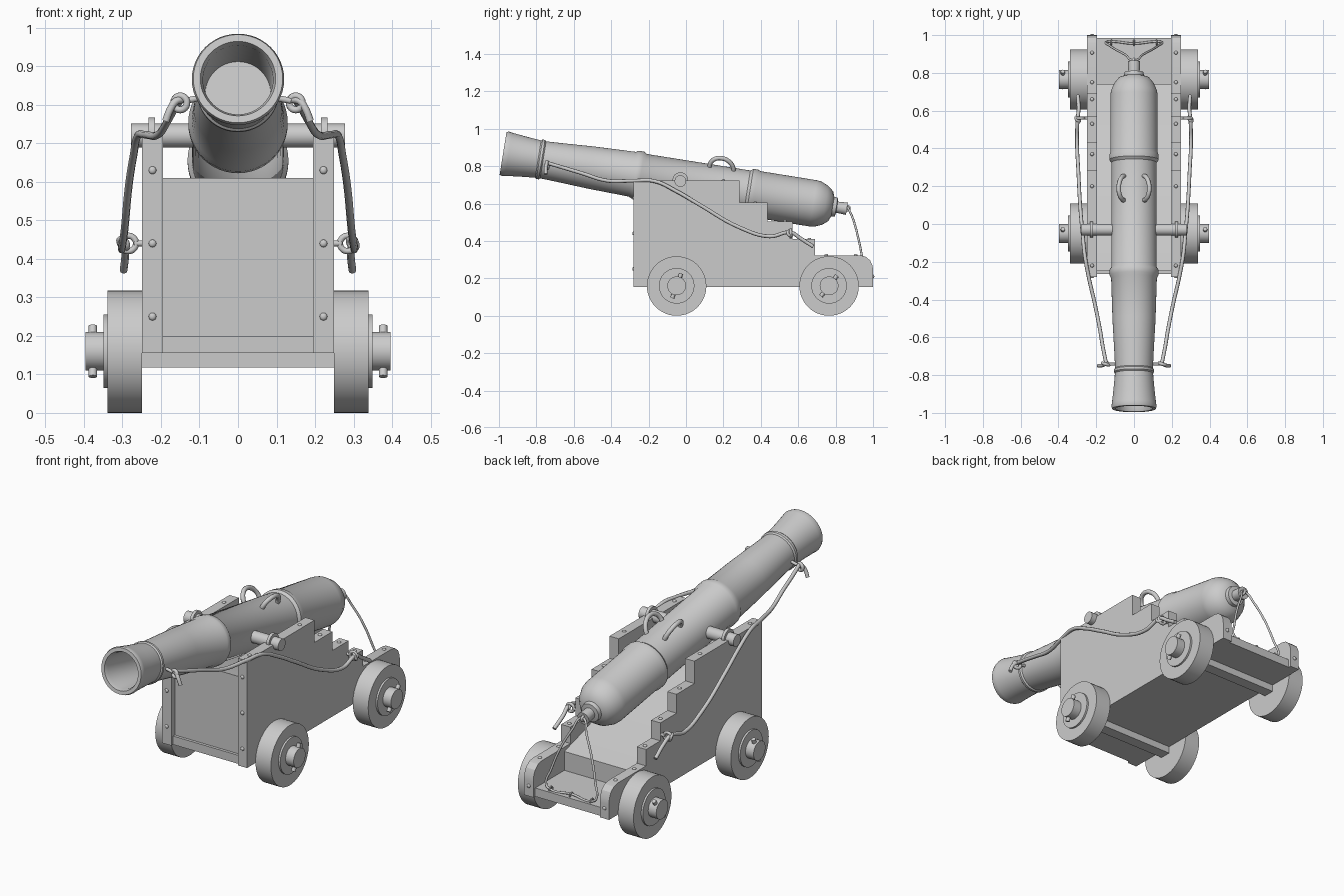
import bpy, bmesh
from math import radians, pi, sin, cos
from mathutils import Vector, Matrix

if "Cube" in bpy.data.objects:
    bpy.data.objects.remove(bpy.data.objects["Cube"])


def finish(name, bm, angle=35):
    bmesh.ops.remove_doubles(bm, verts=bm.verts, dist=1e-5)
    bmesh.ops.recalc_face_normals(bm, faces=bm.faces)
    me = bpy.data.meshes.new(name)
    bm.to_mesh(me)
    bm.free()
    ob = bpy.data.objects.new(name, me)
    bpy.context.collection.objects.link(ob)
    bpy.ops.object.select_all(action='DESELECT')
    ob.select_set(True)
    bpy.context.view_layer.objects.active = ob
    if angle:
        bpy.ops.object.shade_smooth_by_angle(angle=radians(angle))
    return ob


def box(name, lo, hi):
    bm = bmesh.new()
    bmesh.ops.create_cube(bm, size=1)
    lo, hi = Vector(lo), Vector(hi)
    for v in bm.verts:
        v.co = (lo + hi) / 2 + v.co * (hi - lo)
    return finish(name, bm, 0)


def cyl(name, a, b, r, n=32):
    a, b = Vector(a), Vector(b)
    bm = bmesh.new()
    m = Matrix.Translation((a + b) / 2) @ (b - a).to_track_quat('Z', 'Y').to_matrix().to_4x4()
    bmesh.ops.create_cone(bm, cap_ends=True, segments=n, radius1=r, radius2=r,
                          depth=(b - a).length, matrix=m)
    return finish(name, bm)


def slab(name, prof, x0, x1):
    """Extrude a (y, z) outline from x0 to x1."""
    bm = bmesh.new()
    f = bm.faces.new([bm.verts.new((x0, y, z)) for y, z in prof])
    ext = bmesh.ops.extrude_face_region(bm, geom=[f])['geom']
    bmesh.ops.translate(bm, vec=(x1 - x0, 0, 0),
                        verts=[v for v in ext if isinstance(v, bmesh.types.BMVert)])
    return finish(name, bm, 25)


def lathe(name, prof, n=48):
    """Revolve a (t, r) profile about local z."""
    bm = bmesh.new()
    vs = [bm.verts.new((r, 0, t)) for t, r in prof]
    es = [bm.edges.new(p) for p in zip(vs, vs[1:])]
    bmesh.ops.spin(bm, geom=vs + es, cent=(0, 0, 0), axis=(0, 0, 1), angle=2 * pi, steps=n)
    return finish(name, bm)


def rope(name, pts, r, cyclic=False):
    cu = bpy.data.curves.new(name, 'CURVE')
    cu.dimensions = '3D'
    cu.bevel_depth, cu.bevel_resolution, cu.resolution_u = r, 2, 6
    cu.use_fill_caps = True
    sp = cu.splines.new('BEZIER')
    sp.bezier_points.add(len(pts) - 1)
    for p, co in zip(sp.bezier_points, pts):
        p.co = co
        p.handle_left_type = p.handle_right_type = 'AUTO'
    sp.use_cyclic_u = cyclic
    ob = bpy.data.objects.new(name, cu)
    bpy.context.collection.objects.link(ob)
    return ob


def ring(name, c, R, r, axis):
    """Small ring around c; axis is the ring's normal."""
    q = Vector(axis).to_track_quat('Z', 'Y')
    pts = [Vector(c) + q @ Vector((R * cos(i * pi / 4), R * sin(i * pi / 4), 0)) for i in range(8)]
    return rope(name, pts, r, True)


def stud(c, axis):
    bm = bmesh.new()
    bmesh.ops.create_uvsphere(bm, u_segments=12, v_segments=8, radius=0.01)
    s = Vector([0.7 if a else 1 for a in axis])
    for v in bm.verts:
        v.co = v.co * s + Vector(c)
    return finish("stud", bm, 60)


# Barrel with bore, bands and rear knob, tilted muzzle-up
TILT = 9.15
barrel = lathe("barrel", [
    (0.25, 0), (0.25, 0.085), (0.02, 0.091), (0, 0.098), (0, 0.116), (0.012, 0.12), (0.03, 0.117),
    (0.1, 0.109), (0.19, 0.101), (0.197, 0.107), (0.21, 0.107), (0.217, 0.1), (0.3, 0.104),
    (0.48, 0.114), (0.70, 0.121), (0.715, 0.129), (0.745, 0.129), (0.76, 0.119), (1.32, 0.12),
    (1.335, 0.131), (1.36, 0.131), (1.375, 0.125), (1.68, 0.125), (1.705, 0.122), (1.745, 0.105),
    (1.775, 0.08), (1.785, 0.053), (1.805, 0.05), (1.808, 0.03), (1.862, 0.033), (1.862, 0)])
barrel.location = (0, -0.978, 0.868)
barrel.rotation_euler = (-radians(90 + TILT), 0, 0)

# Trunnion bar through the barrel
cyl("trunnion", (-0.278, -0.03, 0.72), (0.278, -0.03, 0.72), 0.031)

# Bed: floor plate and sloping block between the cheeks
box("floor_plate", (-0.197, -0.265, 0.155), (0.197, 0.985, 0.2))
slab("bed_block", [(-0.25, 0.195), (-0.25, 0.61), (-0.1, 0.58), (0.3, 0.44), (0.55, 0.355),
                   (0.74, 0.3), (0.74, 0.195)], -0.197, 0.197)

# Axles and cross beams
WHEELS = ((-0.05, 20), (0.765, 38))
for y, a in WHEELS:
    box("axle_beam", (-0.25, y - 0.03, 0.118), (0.25, y + 0.03, 0.16))

cheek = [(-0.28, 0.155), (-0.28, 0.723), (0.285, 0.723), (0.285, 0.605), (0.435, 0.605),
         (0.435, 0.505), (0.57, 0.505), (0.57, 0.41), (0.69, 0.41), (0.69, 0.323), (0.93, 0.323),
         (0.96, 0.316), (0.985, 0.295), (0.998, 0.265), (1.0, 0.235), (1.0, 0.155)]

for s in (-1, 1):
    # Stepped side cheek
    slab("cheek", cheek, s * 0.195, s * 0.249)
    # Studs on the front edge, the step tops and the rear
    for z in (0.25, 0.44, 0.63):
        stud((s * 0.222, -0.28, z), (0, 1, 0))
    for y, z in ((-0.22, 0.723), (0.2, 0.723), (0.37, 0.605), (0.53, 0.505), (0.66, 0.41),
                 (0.75, 0.323), (0.907, 0.323)):
        stud((s * 0.222, y, z), (0, 0, 1))
    stud((s * 0.222, 1.0, 0.21), (0, 1, 0))
    # Trunnion clamp
    cyl("trunnion_clamp", (s * 0.216, -0.03, 0.725), (s * 0.232, -0.03, 0.725), 0.042)

    # Wheels, hub discs, axle ends and linch pins
    for y, a in WHEELS:
        wheel = cyl("wheel", (s * 0.249, y, 0.159), (s * 0.339, y, 0.159), 0.159, 48)
        wheel.data.polygons.foreach_set("use_smooth", [True] * len(wheel.data.polygons))
        cyl("hub_disc", (s * 0.33, y, 0.16), (s * 0.349, y, 0.16), 0.095)
        cyl("axle_end", (s * 0.33, y, 0.16), (s * 0.396, y, 0.16), 0.05)
        d = Vector((0, sin(radians(a)), cos(radians(a)))) * 0.07
        c = Vector((s * 0.377, y, 0.16))
        cyl("linch_pin", c - d, c + d, 0.011, 12)

    # Lifting handle on the barrel, leaning outwards
    rope("lifting_handle", [(s * x, y, z) for x, y, z in (
        (0.048, 0.125, 0.785), (0.062, 0.13, 0.815), (0.076, 0.155, 0.838), (0.081, 0.19, 0.842),
        (0.076, 0.225, 0.828), (0.062, 0.25, 0.797), (0.048, 0.255, 0.765))], 0.012)

    # Side rope with knots, eye rings and loose tails
    rope("side_rope", [(s * x, y, z) for x, y, z in (
        (0.148, -0.735, 0.815), (0.165, -0.65, 0.79), (0.18, -0.56, 0.763), (0.208, -0.42, 0.722),
        (0.24, -0.28, 0.722), (0.26, -0.17, 0.72), (0.272, -0.05, 0.665), (0.283, 0.07, 0.595),
        (0.295, 0.286, 0.472), (0.302, 0.447, 0.424), (0.298, 0.56, 0.445), (0.293, 0.61, 0.415),
        (0.297, 0.68, 0.37))], 0.01)
    rope("front_rope_tail", [(s * x, y, z) for x, y, z in (
        (0.135, -0.735, 0.815), (0.16, -0.745, 0.81), (0.175, -0.75, 0.79),
        (0.188, -0.75, 0.757))], 0.01)
    ring("front_knot", (s * 0.15, -0.742, 0.805), 0.018, 0.009, (0.3, 1, 0))
    cyl("front_eye_bolt", (s * 0.09, -0.742, 0.82), (s * 0.138, -0.742, 0.81), 0.008, 12)
    ring("rear_eye_ring", (s * 0.285, 0.56, 0.44), 0.02, 0.008, (0, 1, 0))
    cyl("rear_eye_bolt", (s * 0.24, 0.56, 0.44), (s * 0.27, 0.56, 0.44), 0.008, 12)
    ring("rear_knot", (s * 0.298, 0.555, 0.44), 0.014, 0.008, (0.6, 0.5, 0.4))

# Breech rope: from the knob down to staples on the floor plate
half = [(0.012, 0.868, 0.575), (0.04, 0.892, 0.52), (0.09, 0.92, 0.42), (0.13, 0.945, 0.3),
        (0.147, 0.962, 0.225), (0.125, 0.966, 0.208)]
rope("breech_rope", half + [(0, 0.955, 0.208)] + [(-x, y, z) for x, y, z in reversed(half)],
     0.006, True)
ring("breech_knot", (0, 0.862, 0.575), 0.012, 0.007, (1, 0, 0.2))
for x in (-0.12, 0, 0.12):
    ring("rope_staple", (x, 0.96, 0.205), 0.013, 0.004, (1, 0, 0))
